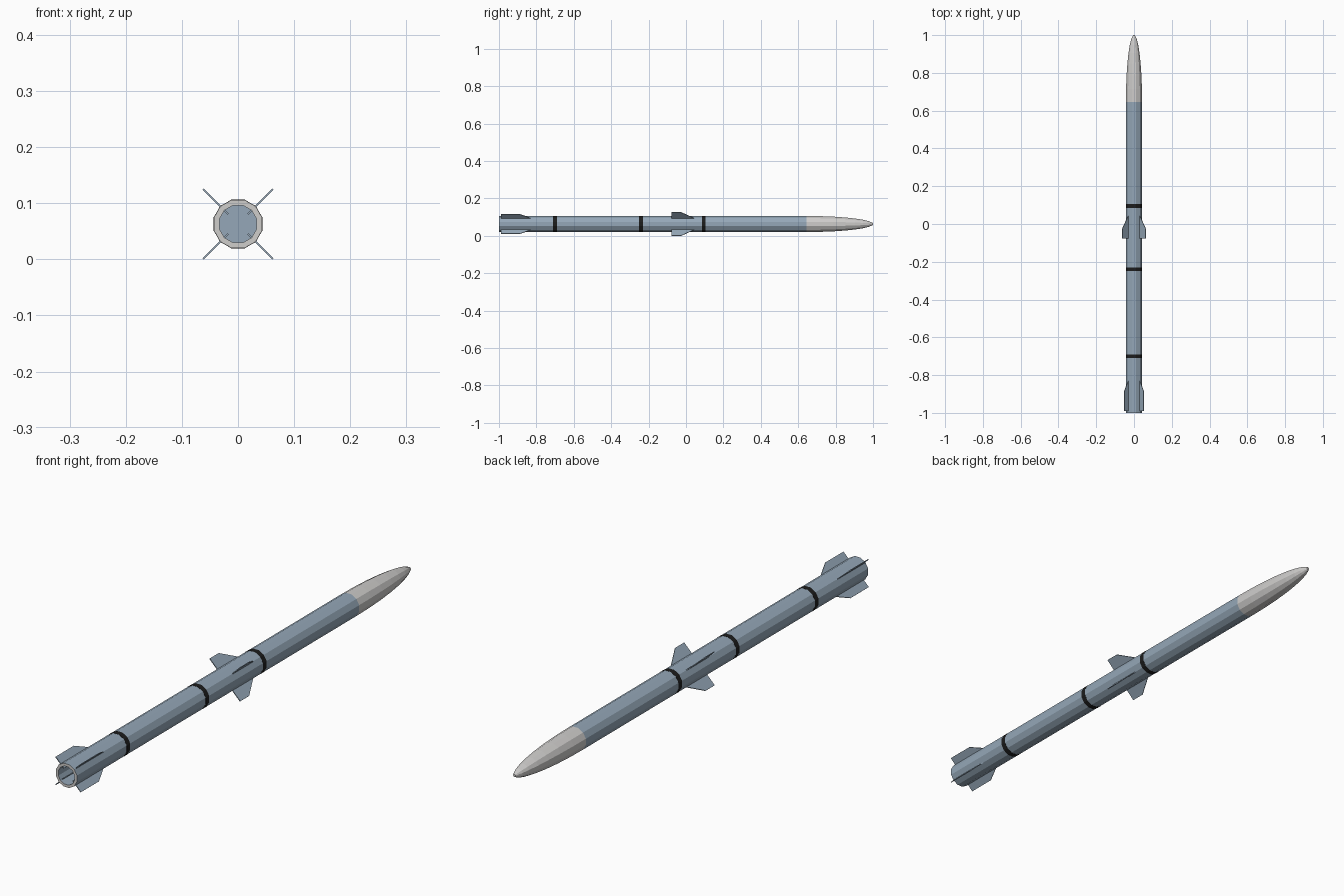
import bpy, bmesh, math
from mathutils import Vector

if "Cube" in bpy.data.objects:
    bpy.data.objects.remove(bpy.data.objects["Cube"])

SIDES = 12
ZC = 0.063          # height of the centre axis
R = 0.0445          # corner radius of the tube


def material(name, rgb):
    m = bpy.data.materials.new(name)
    m.diffuse_color = (*rgb, 1)
    m.use_nodes = True
    m.node_tree.nodes["Principled BSDF"].inputs["Base Color"].default_value = m.diffuse_color
    return m


blue = material("blue grey", (0.30, 0.39, 0.48))
pale = material("pale grey", (0.62, 0.61, 0.60))
black = material("black", (0.012, 0.012, 0.012))


def finish(name, bm, mats):
    bmesh.ops.recalc_face_normals(bm, faces=bm.faces[:])
    me = bpy.data.meshes.new(name)
    bm.to_mesh(me)
    bm.free()
    for m in mats:
        me.materials.append(m)
    ob = bpy.data.objects.new(name, me)
    bpy.context.collection.objects.link(ob)
    return ob


def lathe(name, profile, mats, cap_start=False, cap_end=False, slots=None, closed=False):
    """Loft 12-sided rings along y from (y, radius) pairs."""
    bm = bmesh.new()
    rings = []
    for y, r in profile:
        ring = []
        for i in range(SIDES):
            a = 2 * math.pi * (i + 0.5) / SIDES
            ring.append(bm.verts.new((r * math.cos(a), y, ZC + r * math.sin(a))))
        rings.append(ring)
    pairs = list(zip(rings, rings[1:]))
    if closed:
        pairs.append((rings[-1], rings[0]))
    for k, (a, b) in enumerate(pairs):
        for i in range(SIDES):
            j = (i + 1) % SIDES
            f = bm.faces.new((a[i], a[j], b[j], b[i]))
            f.material_index = slots[k] if slots else 0
    if cap_start:
        bm.faces.new(rings[0])
    if cap_end:
        bm.faces.new(rings[-1])
    return finish(name, bm, mats)


# tube body: recessed exhaust floor, inner wall, pale rear rim, outer skin
lathe("body_tube",
      [(-0.90, 0.0343), (-1.0, 0.0343), (-1.0, R), (0.645, R)],
      [blue, pale], cap_start=True, slots=[0, 1, 0])

# nose cone: elliptical ogive with a small blunt tip
nose = []
for t in (0, 0.2, 0.4, 0.58, 0.73, 0.85, 0.93, 0.98, 1.0):
    r = R * math.sqrt(max(0, 1 - t * t))
    nose.append((0.645 + 0.355 * t, max(r, 0.005)))
lathe("nose_cone", nose, [pale], cap_end=True)

# black painted bands
for n, y in enumerate((-0.70, -0.24, 0.095)):
    lathe(f"band_{n + 1}",
          [(y - 0.01, R - 0.001), (y - 0.01, R + 0.0005),
           (y + 0.01, R + 0.0005), (y + 0.01, R - 0.001)],
          [black], closed=True)


def fin_set(name, outline, thick):
    """Four flat fins on the diagonals from (radius, y) outline points."""
    for n in range(4):
        a = math.pi / 4 + n * math.pi / 2
        out = Vector((math.cos(a), 0, math.sin(a)))
        side = Vector((-math.sin(a), 0, math.cos(a))) * thick / 2
        bm = bmesh.new()
        layers = []
        for s in (-1, 1):
            layers.append([bm.verts.new(out * r + Vector((0, y, ZC)) + side * s)
                           for r, y in outline])
            bm.faces.new(layers[-1])
        lo, hi = layers
        for i in range(len(outline)):
            j = (i + 1) % len(outline)
            bm.faces.new((lo[i], lo[j], hi[j], hi[i]))
        finish(f"{name}_{n + 1}", bm, [blue])


# tail fins and mid-body wings
fin_set("tail_fin", [(0.025, -0.99), (0.073, -0.99), (0.073, -0.885),
                     (0.044, -0.83), (0.025, -0.83)], 0.003)
fin_set("mid_wing", [(0.03, -0.077), (0.088, -0.077), (0.088, -0.025),
                     (0.044, 0.043), (0.03, 0.043)], 0.003)
